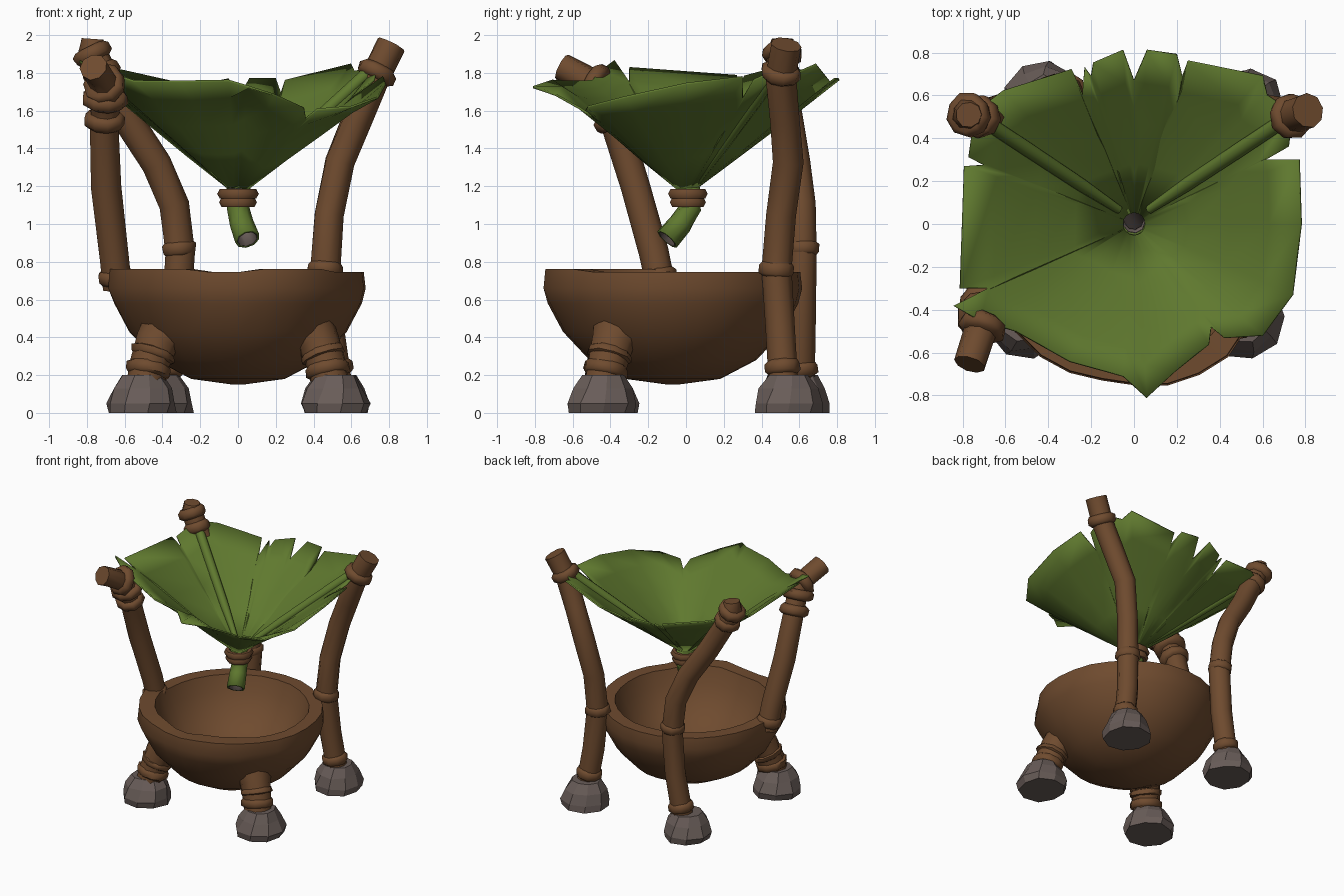
import bpy, bmesh, math, random
from mathutils import Vector

random.seed(4)
cube = bpy.data.objects.get("Cube")
if cube:
    bpy.data.objects.remove(cube)


def material(name, color):
    mat = bpy.data.materials.new(name)
    mat.use_nodes = True
    mat.diffuse_color = (*color, 1)
    mat.node_tree.nodes["Principled BSDF"].inputs["Base Color"].default_value = (*color, 1)
    return mat


wood = material("brown wood", (0.158, 0.07, 0.028))
green = material("leaf green", (0.115, 0.19, 0.028))
stone = material("grey stone", (0.14, 0.108, 0.098))


def finish(name, bm, mat, angle=35, thickness=0):
    """Turn a bmesh into a shaded object."""
    bmesh.ops.recalc_face_normals(bm, faces=bm.faces)
    mesh = bpy.data.meshes.new(name)
    bm.to_mesh(mesh)
    bm.free()
    mesh.materials.append(mat)
    obj = bpy.data.objects.new(name, mesh)
    bpy.context.collection.objects.link(obj)
    bpy.ops.object.select_all(action="DESELECT")
    obj.select_set(True)
    bpy.context.view_layer.objects.active = obj
    if angle:
        bpy.ops.object.shade_smooth_by_angle(angle=math.radians(angle))
    if thickness:
        mod = obj.modifiers.new("thickness", "SOLIDIFY")
        mod.thickness = thickness
        mod.offset = 0
    return obj


def loft(bm, loops, cap=True):
    """Bridge closed loops of points, one after another."""
    rows = [[bm.verts.new(p) for p in loop] for loop in loops]
    n = len(rows[0])
    for a, b in zip(rows, rows[1:]):
        for i in range(n):
            j = (i + 1) % n
            bm.faces.new((a[i], a[j], b[j], b[i]))
    if cap:
        bm.faces.new(rows[0])
        bm.faces.new(rows[-1])


def sweep(name, path, radii, mat=wood, sides=9, cap=True, jitter=0.0, thickness=0):
    """Round tube through the path points with a radius at each."""
    path = [Vector(p) for p in path]
    loops = []
    for i, p in enumerate(path):
        tangent = (path[min(i + 1, len(path) - 1)] - path[max(i - 1, 0)]).normalized()
        u = tangent.cross(Vector((0, 1, 0.3))).normalized()
        v = tangent.cross(u)
        loop = []
        for k in range(sides):
            a = math.tau * k / sides
            r = radii[i] * (1 + random.uniform(-jitter, jitter))
            loop.append(p + r * (u * math.cos(a) + v * math.sin(a)))
        loops.append(loop)
    bm = bmesh.new()
    loft(bm, loops, cap)
    return finish(name, bm, mat, 55, thickness)


def knot(name, path, z, radius, half=0.04):
    """Bulging band around a path at height z."""
    for a, b in zip(path, path[1:]):
        a, b = Vector(a), Vector(b)
        if min(a.z, b.z) <= z <= max(a.z, b.z):
            mid = a.lerp(b, (z - a.z) / (b.z - a.z))
            step = (b - a).normalized() * half
            points = [mid + step * k for k in (-1, -0.5, 0.5, 1)]
            sweep(name, points, [radius * k for k in (0.8, 1, 1, 0.8)], jitter=0.05)
            return


def foot(name, x, y):
    """Faceted boulder."""
    bm = bmesh.new()
    loops = []
    for z, r in ((0, 0.175), (0.05, 0.185), (0.13, 0.155), (0.2, 0.11)):
        loop = []
        for k in range(9):
            a = math.tau * k / 9 + z
            q = r * random.uniform(0.93, 1.07)
            loop.append((x + q * math.cos(a), y + q * math.sin(a), z))
        loops.append(loop)
    loft(bm, loops)
    finish(name, bm, stone, 0)


# Bowl: thick shell with slightly raised bark sections along the lip
profile = [(0.03, 0.15), (0.25, 0.18), (0.44, 0.28), (0.58, 0.43), (0.66, 0.58), (0.68, 0.66),
           (0.67, 0.745), (0.57, 0.745), (0.53, 0.63), (0.42, 0.45), (0.22, 0.33), (0.03, 0.3)]
SIDES = 28
wobble = [random.uniform(-0.012, 0.012) for _ in range(SIDES)]
loops = []
for r, z in profile:
    loop = []
    for k in range(SIDES):
        a = math.tau * k / SIDES
        raised = 0.018 if z > 0.6 and k in (15, 16, 17, 18, 19, 22, 23, 24) else 0
        q = r * (1 + wobble[k]) + (raised if r > 0.6 else 0)
        loop.append((q * math.cos(a), q * math.sin(a) - 0.07, z + raised * (z > 0.7)))
    loops.append(loop)
bm = bmesh.new()
loft(bm, loops)
finish("bowl", bm, wood, 32)

# Front legs and their stone feet
for side, sx in (("right", -1), ("left", 1)):
    leg = [(sx * 0.5, -0.45, 0.1), (sx * 0.47, -0.42, 0.25),
           (sx * 0.43, -0.39, 0.37), (sx * 0.37, -0.35, 0.45)]
    sweep("front_leg_" + side, leg, (0.1, 0.105, 0.115, 0.15), jitter=0.03)
    knot("front_leg_band_" + side, leg, 0.23, 0.118)
    knot("front_leg_upper_band_" + side, leg, 0.31, 0.12, 0.03)
    foot("front_foot_" + side, sx * 0.51, -0.44)

# Three crooked posts holding the leaf
back_left = [(0.81, 0.53, 1.95), (0.73, 0.5, 1.79), (0.63, 0.52, 1.55), (0.54, 0.54, 1.33),
             (0.48, 0.5, 1.05), (0.46, 0.48, 0.76), (0.48, 0.5, 0.45), (0.53, 0.52, 0.12)]
back_right = [(-0.77, 0.51, 1.98), (-0.775, 0.51, 1.91), (-0.71, 0.5, 1.78), (-0.58, 0.54, 1.55),
              (-0.43, 0.58, 1.32), (-0.34, 0.61, 1.1), (-0.31, 0.615, 0.85), (-0.33, 0.61, 0.5),
              (-0.4, 0.6, 0.12)]
front_right = [(-0.765, -0.655, 1.83), (-0.7, -0.46, 1.73), (-0.71, -0.36, 1.5),
               (-0.7, -0.27, 1.2), (-0.66, -0.17, 0.85), (-0.64, -0.13, 0.66)]
posts = {
    "back_left": (back_left, 0.082, ((1.8, 0.105), (0.76, 0.095), (0.24, 0.095))),
    "back_right": (back_right, 0.06, ((1.9, 0.105), (1.8, 0.1), (0.87, 0.09), (0.24, 0.095))),
    "front_right": (front_right, 0.075, ((1.74, 0.11), (1.66, 0.12), (1.55, 0.11), (0.72, 0.095))),
}
for name, (path, tip, bands) in posts.items():
    sweep(name + "_post", path, [tip] + [0.08] * (len(path) - 1), jitter=0.04)
    for z, r in bands:
        knot(name + "_post_band", path, z, r)
foot("back_foot_left", 0.52, 0.54)
foot("back_foot_right", -0.42, 0.58)

# Leaf funnel: torn outline pulled down to a small hole
outline = [(0.78, 0), (0.77, 0.3), (0.61, 0.3), (0.72, 0.36), (0.74, 0.52), (0.62, 0.6),
           (0.6, 0.69), (0.25, 0.76), (0.23, 0.65), (0.2, 0.79), (0.06, 0.81), (0, 0.67),
           (-0.05, 0.81), (-0.19, 0.75), (-0.2, 0.69), (-0.23, 0.73), (-0.24, 0.6),
           (-0.29, 0.72), (-0.61, 0.62), (-0.74, 0.52), (-0.77, 0.31), (-0.7, 0.275),
           (-0.79, 0.27), (-0.81, -0.3), (-0.68, -0.3), (-0.84, -0.38), (-0.72, -0.45),
           (-0.55, -0.5), (-0.3, -0.64), (-0.05, -0.71), (0.06, -0.81), (0.19, -0.69),
           (0.35, -0.56), (0.36, -0.48), (0.42, -0.53), (0.6, -0.52), (0.74, -0.33)]


def leaf_point(x, y):
    """Cone that is steeper at the front, with its front lip curling outward."""
    r = math.hypot(x, y)
    front = max(0, -y / r)
    slope = 0.76 + 0.14 * front - 0.4 * front * max(0, x / r)
    curl = max(0, r - 0.68) * front ** 2
    return Vector((x, y, 1.15 + slope * r - curl))


loops = []
for t in (0, 0.3, 0.55, 0.8, 1):
    loop = []
    for x, y in outline:
        inner = Vector((x, y)).normalized() * 0.055
        p = leaf_point(*inner.lerp(Vector((x, y)), t))
        if 0 < t < 1:
            p.z += random.uniform(-0.006, 0.006)
        loop.append(p)
    loops.append(loop)
bm = bmesh.new()
loft(bm, loops, cap=False)
finish("leaf", bm, green, 40, 0.012)

# Raised folds running up the leaf to the two back posts
for side, sx in (("left", 1), ("right", -1)):
    fold = [leaf_point(sx * 0.71 * t, 0.02 + 0.47 * t) + Vector((0, 0, 0.015))
            for t in (0.1, 0.35, 0.7, 1)]
    sweep("leaf_fold_" + side, fold, (0.02, 0.032, 0.035, 0.035), green)

# Hollow stalk acting as a spout with a grey lining, tied with a collar
stalk = [(0, 0.01, 1.19), (0, 0.02, 1.08), (0.02, -0.03, 1), (0.05, -0.1, 0.92)]
sweep("leaf_stalk", stalk, (0.06, 0.055, 0.058, 0.062), green, cap=False, thickness=0.012)
sweep("stalk_lining", stalk, (0.052, 0.047, 0.05, 0.054), stone, cap=False, thickness=0.004)
for z, r in ((1.115, 0.1), (1.16, 0.11)):
    bm = bmesh.new()
    loops = []
    for i in range(6):
        b = math.tau * i / 6
        q = r - 0.025 + 0.025 * math.cos(b)
        loops.append([(q * math.cos(math.tau * k / 10), 0.01 + q * math.sin(math.tau * k / 10),
                       z + 0.028 * math.sin(b)) for k in range(10)])
    loft(bm, loops + loops[:1], cap=False)
    bmesh.ops.remove_doubles(bm, verts=bm.verts, dist=0.0001)
    finish("stalk_collar", bm, wood, 60)
